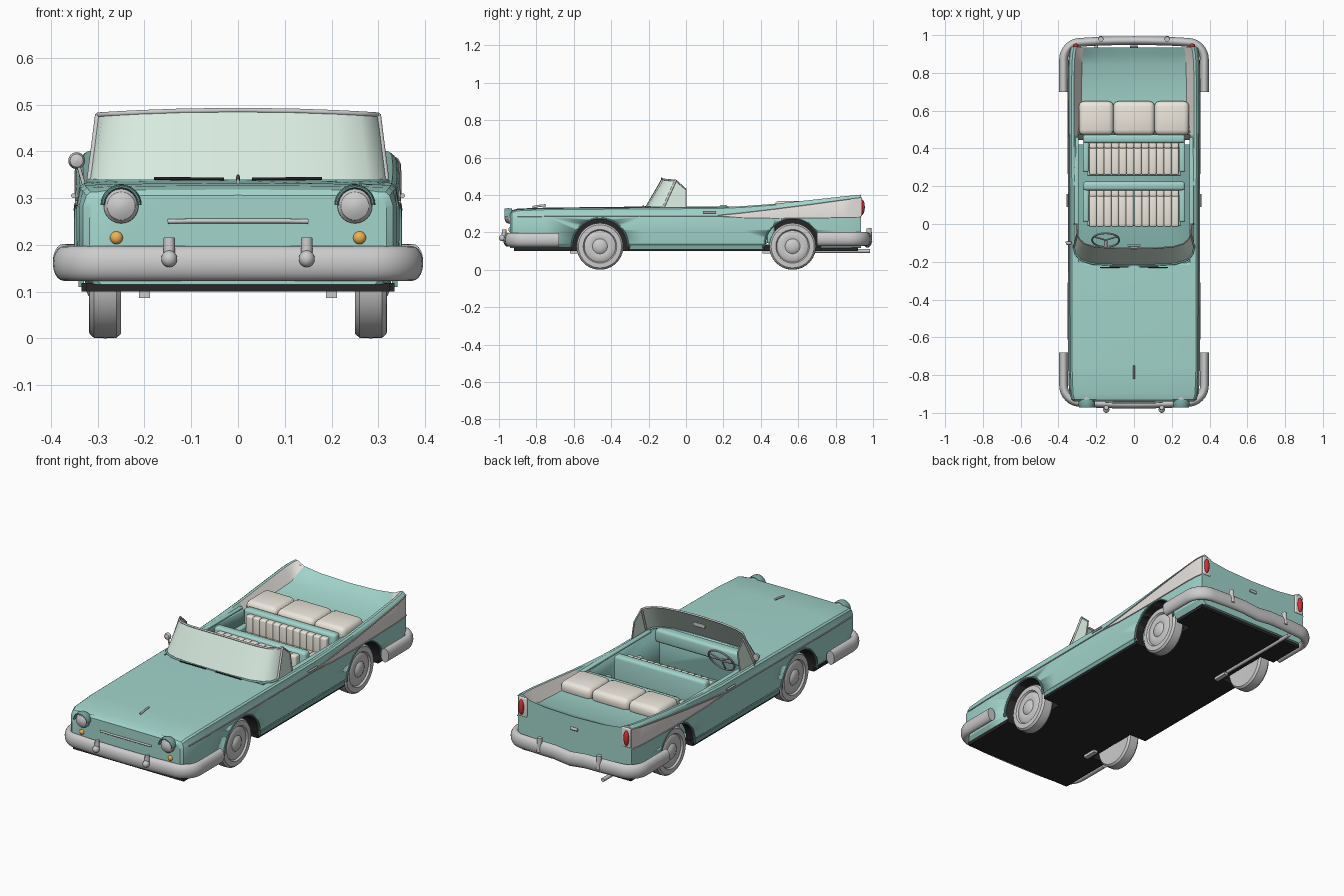
import bpy, bmesh
from math import sin, cos, pi, radians
from mathutils import Vector, Matrix

if "Cube" in bpy.data.objects:
    bpy.data.objects.remove(bpy.data.objects["Cube"])


def mat(name, *rgb):
    m = bpy.data.materials.new(name)
    m.diffuse_color = (*rgb, 1)
    m.use_nodes = True
    m.node_tree.nodes["Principled BSDF"].inputs["Base Color"].default_value = m.diffuse_color
    return m


TEAL = mat("teal", .36, .66, .60)
DTEAL = mat("dark_teal", .20, .40, .37)
CREAM = mat("cream", .84, .80, .72)
WHITE = mat("off_white", .80, .76, .73)
BLACK = mat("black", .02, .02, .02)
RED = mat("red", .6, .03, .04)
AMBER = mat("amber", .85, .45, .08)
GLASS = mat("glass", .68, .82, .74)
SIDES = (-1, 1)


def finish(name, bm, m=None, angle=35):
    bmesh.ops.recalc_face_normals(bm, faces=bm.faces[:])
    me = bpy.data.meshes.new(name)
    bm.to_mesh(me)
    bm.free()
    o = bpy.data.objects.new(name, me)
    bpy.context.collection.objects.link(o)
    if m:
        me.materials.append(m)
    bpy.ops.object.select_all(action='DESELECT')
    o.select_set(True)
    bpy.context.view_layer.objects.active = o
    bpy.ops.object.shade_smooth_by_angle(angle=radians(angle))
    return o


def box(name, lo, hi, m=None, bev=0):
    bm = bmesh.new()
    lo, hi = Vector(lo), Vector(hi)
    bmesh.ops.create_cube(bm, size=1, matrix=Matrix.Translation((lo + hi) / 2) @ Matrix.Diagonal((*(hi - lo), 1)))
    if bev:
        bmesh.ops.bevel(bm, geom=bm.edges[:], offset=bev, segments=3, profile=.5, affect='EDGES')
    return finish(name, bm, m)


def ball(name, c, s, m=None):
    bm = bmesh.new()
    bmesh.ops.create_uvsphere(bm, u_segments=24, v_segments=12, radius=1,
                              matrix=Matrix.Translation(c) @ Matrix.Diagonal((*s, 1)))
    return finish(name, bm, m)


def skin(bm, rings, closed=False):
    # Bridge rings of vertices into a tube
    n, k = len(rings), len(rings[0])
    for i in range(n if closed else n - 1):
        a, b = rings[i], rings[(i + 1) % n]
        for j in range(k):
            bm.faces.new((a[j], a[(j + 1) % k], b[(j + 1) % k], b[j]))
    if not closed:
        bm.faces.new(rings[0])
        bm.faces.new(rings[-1])


def sweep(name, pts, rx, rz, m=None, up=(0, 0, 1), closed=False, n=12):
    # Elliptical section carried along a path
    bm, pts, rings = bmesh.new(), [Vector(p) for p in pts], []
    for i, p in enumerate(pts):
        a = pts[i - 1] if i or closed else p
        b = pts[(i + 1) % len(pts)] if i < len(pts) - 1 or closed else p
        t = (b - a).normalized()
        side = t.cross(Vector(up)).normalized()
        top = side.cross(t)
        rings.append([bm.verts.new(p + side * rx * cos(2 * pi * j / n) + top * rz * sin(2 * pi * j / n))
                      for j in range(n)])
    skin(bm, rings, closed)
    return finish(name, bm, m)


def lathe(name, prof, c, axis, m=None, n=40):
    # Profile of (radius, offset) turned about an axis
    bm = bmesh.new()
    q = Vector((0, 0, 1)).rotation_difference(Vector(axis)).to_matrix()
    rings = [[bm.verts.new(Vector(c) + q @ Vector((r * cos(2 * pi * j / n), r * sin(2 * pi * j / n), h)))
              for j in range(n)] for r, h in prof]
    skin(bm, rings)
    return finish(name, bm, m)


# Body: lofted half sections (y, half width, fin top, white low, white high, deck edge, deck centre)
stations = [(-.94, .318, .300, .280, .285, .305, .306), (-.93, .332, .313, .283, .288, .316, .318),
            (-.90, .340, .322, .285, .290, .324, .327), (-.75, .345, .328, .286, .291, .329, .332),
            (-.22, .346, .332, .287, .292, .334, .338), (.17, .346, .334, .288, .292, .330, .330),
            (.30, .347, .340, .278, .305, .325, .325), (.47, .348, .352, .275, .325, .315, .312),
            (.65, .348, .371, .276, .348, .318, .315), (.84, .346, .392, .279, .374, .330, .322),
            (.90, .342, .398, .280, .382, .358, .348), (.935, .335, .401, .281, .386, .380, .362)]
bm, rings = bmesh.new(), []
for y, w, zs, zl, zh, zd, zc in stations:
    inner = .07 if y > .5 else .05
    half = [(w - .025, .115), (w - .006, .14), (w, .21), (w, zl), (w - .002, zh), (w - .008, zs - .007),
            (w - .017, zs), (w - .03, zs), (w - inner, zd), (w * .5, zc + (zd - zc) * .3)]
    loop = half + [(0, zc)] + [(-x, z) for x, z in half[::-1]] + [(0, .115)]
    rings.append([bm.verts.new((x, y, z)) for x, z in loop])
skin(bm, rings)
for f in bm.faces:
    c = f.calc_center_median()
    if len(f.verts) == 4:
        ids = sorted({round(v.co.y, 3) for v in f.verts})
        seg = {next(k for k, r in enumerate(rings[i]) if r is v)
               for v in f.verts for i in range(len(rings)) if v in rings[i]}
        if (ids[0] >= .16 and seg in ({3, 4}, {16, 17})) or (ids[0] >= .46 and seg in ({7, 8}, {12, 13})):
            f.material_index = 1
body = finish("body", bm, TEAL, 30)
body.data.materials.append(WHITE)

# Cut the cabin and the wheel wells
cutters = [box("cabin_cutter", (-.295, -.2, .135), (.295, .475, .6), DTEAL)]
for y in (-.46, .57):
    for s in SIDES:
        cutters.append(lathe("well_cutter", [(.15, .235), (.15, .5)], (0, y, .125), (s, 0, 0), BLACK, 48))
for c in cutters:
    md = body.modifiers.new("cut", 'BOOLEAN')
    md.operation, md.solver, md.object = 'DIFFERENCE', 'EXACT', c
    md.material_mode = 'TRANSFER'
    bpy.context.view_layer.objects.active = body
    bpy.ops.object.modifier_apply(modifier=md.name)
    bpy.data.objects.remove(c)

# Underbody and exhaust
box("underbody", (-.325, -.92, .1), (.325, -.61, .118), BLACK)
box("underbody_middle", (-.335, -.31, .1), (.335, .42, .118), BLACK)
box("underbody_rear", (-.32, .72, .1), (.32, .92, .118), BLACK)
box("underbody_spine", (-.235, -.9, .1), (.235, .9, .117), BLACK)
sweep("exhaust", [(-.2, .5, .1), (-.2, .985, .1)], .01, .01)

# Wheels with hubcaps, arch lips and axle plates
tyre = [(.01, -.03), (.1, -.034), (.115, -.034), (.124, -.024), (.125, 0), (.124, .024), (.115, .034), (.09, .035),
        (.084, .026), (.076, .03), (.055, .035), (.04, .031), (.034, .036), (.02, .042), (.004, .043)]
for y in (-.46, .57):
    for s in SIDES:
        lathe("wheel", tyre, (s * .284, y, .125), (s, 0, 0))
        arc = [(s * .345, y + .15 * cos(a), .125 + .15 * sin(a)) for a in [pi * i / 24 for i in range(25)]]
        sweep("arch_lip", arc, .005, .006, DTEAL, up=(1, 0, 0), n=8)
        box("spring_plate", (s * .2 - .012, y - .16, .086), (s * .2 + .012, y - .08, .1))


# Wraparound bumpers with guards
def bumper(name, sy, yface, yend, z, dip):
    half, r = [(.373, yend)], .09
    for i in range(9):
        a = pi / 2 * i / 8
        half.append((.373 - r + r * cos(a), yface - r + r * sin(a)))
    half += [(.18, yface + .006), (.09, yface + .008)]
    path = [(x, sy * y, z) for x, y in half] + [(0, sy * (yface + .009), z - dip)]
    path += [(-x, y, zz) for x, y, zz in path[-2::-1]]
    sweep(name, path, .023, .037, n=20)


bumper("front_bumper", -1, .945, .68, .16, 0)
bumper("rear_bumper", 1, .962, .70, .165, .01)
for s in SIDES:
    ball("front_guard", (s * .147, -.982, .17), (.017, .018, .018))
    sweep("front_guard_post", [(s * .147, -.975, .16), (s * .147, -.972, .215)], .012, .012, up=(0, 1, 0))
    sweep("rear_guard", [(s * .175, .982, .15), (s * .175, .978, .222)], .013, .014, up=(0, 1, 0))

# Nose: headlights, indicators, grille bar
for s in SIDES:
    lathe("headlight", [(.038, -.04), (.037, .012), (.033, .016), (.03, .022), (.016, .029), (.002, .031)],
          (s * .25, -.94, .283), (0, -1, 0), n=32)
    hood = [(s * .25 + .039 * cos(a), -.95, .285 + .039 * sin(a)) for a in [pi * i / 16 for i in range(17)]]
    sweep("headlight_hood", hood, .005, .022, DTEAL, up=(0, 1, 0), n=10)
    ball("indicator", (s * .26, -.938, .215), (.014, .012, .014), AMBER)
    box("tail_panel", (s * .305 - .026, .925, .285), (s * .305 + .026, .941, .388), WHITE, .006)
    ball("tail_light", (s * .309, .942, .335), (.015, .014, .04), RED)
sweep("grille_bar", [(-.15, -.942, .25), (-.1, -.945, .251), (.1, -.945, .251), (.15, -.942, .25)], .005, .005)
sweep("hood_ornament", [(0, -.82, .335), (0, -.78, .342), (0, -.75, .345)], .004, .006)
sweep("boot_handle", [(-.02, .94, .3), (.02, .94, .3)], .006, .008)

# Side trim, sills and door handles
for s in SIDES:
    sweep("lower_trim", [(s * (w + .001), y, zl) for y, w, zs, zl, *_ in stations[2:]], .003, .003, n=6)
    sweep("fin_trim", [(s * (st[1] - .001), st[0], st[4]) for st in stations[5:]], .003, .003, n=6)
    box("sill", (s * .335 - .006, -.3, .11), (s * .335 + .006, .41, .132), DTEAL)
    sweep("door_handle", [(s * .352, .09, .305), (s * .352, .16, .305)], .005, .005)
    box("door_rail", (s * .305 - .012, -.13, .325), (s * .305 + .012, .46, .338), TEAL, .005)

# Windscreen: glass between base and top curves, plus side vents
base = [(0, -.218), (.12, -.216), (.22, -.21), (.28, -.19), (.308, -.16), (.318, -.12)]
top = [(0, -.13), (.12, -.128), (.21, -.12), (.26, -.105), (.29, -.08), (.3, -.055)]
base = [(-x, y, .335) for x, y in base[:0:-1]] + [(x, y, .335) for x, y in base]
top = [(-x, y, .488 - .11 * x * x) for x, y in top[:0:-1]] + [(x, y, .488 - .11 * x * x) for x, y in top]
bm = bmesh.new()
vb, vt = [bm.verts.new(p) for p in base], [bm.verts.new(p) for p in top]
for i in range(len(vb) - 1):
    bm.faces.new((vb[i], vb[i + 1], vt[i + 1], vt[i]))
finish("windscreen", bm, GLASS)
sweep("windscreen_top_frame", top, .004, .005)
sweep("windscreen_base_frame", base, .006, .006, DTEAL)
for s in SIDES:
    edge = [(s * .318, -.12, .335), (s * .3, -.055, .478), (s * .304, .0, .43), (s * .318, 0, .335)]
    bm = bmesh.new()
    bm.faces.new([bm.verts.new(p) for p in edge])
    finish("vent_glass", bm, GLASS)
    sweep("windscreen_pillar", edge[:2], .006, .006)
    sweep("vent_frame", edge[1:], .004, .004, up=(1, 0, 0))
    sweep("wiper", [(s * .03, -.228, .341), (s * .18, -.23, .342)], .003, .003, BLACK)

# Dashboard, steering wheel and mirrors
box("dashboard", (-.295, -.215, .265), (.295, -.155, .336), TEAL, .015)
c, u = Vector((-.15, -.085, .315)), Vector((0, .5, .87))
ring = [c + Vector((.072 * cos(a), 0, 0)) + u * .072 * sin(a) for a in [2 * pi * i / 32 for i in range(32)]]
sweep("steering_wheel", ring, .005, .005, up=(0, .87, -.5), closed=True, n=8)
sweep("steering_column", [c, c - Vector((0, .10, -.0)) - Vector((0, 0, .05))], .009, .009)
for a in (radians(-90), radians(30), radians(150)):
    sweep("steering_spoke", [c, c + Vector((.07 * cos(a), 0, 0)) + u * .07 * sin(a)], .004, .004, up=(0, .87, -.5), n=8)
lathe("side_mirror", [(.003, -.012), (.014, -.008), (.018, .003), (.017, .008), (.003, .009)],
      (-.345, -.1, .38), (0, 1, 0), n=24)
sweep("side_mirror_stalk", [(-.33, -.1, .33), (-.343, -.1, .375)], .004, .004, up=(0, 1, 0))
box("rear_view_mirror", (-.035, -.118, .44), (.035, -.108, .46), None, .003)


# Seats: ribbed cream cushions in teal shells
def ribs(name, x0, x1, y0, y1, z0, z1, n):
    w = (x1 - x0) / n
    for i in range(n):
        box(name, (x0 + i * w, y0, z0), (x0 + (i + 1) * w, y1, z1), CREAM, w * .22)


for s in SIDES:
    x0, x1 = sorted((s * .003, s * .237))
    ribs("front_seat_cushion", x0, x1, -.015, .165, .17, .235, 6)
    ribs("front_seat_back", x0, x1, .145, .185, .2, .335, 6)
ribs("rear_seat_cushion", -.237, .237, .26, .42, .17, .245, 12)
ribs("rear_seat_back", -.237, .237, .40, .435, .2, .33, 12)
for name, y0, y1, y2 in (("front", -.01, .178, .225), ("rear", .255, .428, .475)):
    box(name + "_seat_shell", (-.27, y1, .14), (.27, y2, .347), TEAL, .015)
    box(name + "_seat_base", (-.25, y0, .135), (.25, y1, .18), TEAL, .008)
    for s in SIDES:
        box(name + "_seat_side", (s * .255 - .016, y0 + .02, .14), (s * .255 + .016, y1 + .01, .27), TEAL, .01)

# Folded soft top
for x0, x1 in ((-.292, -.108), (-.11, .11), (.108, .292)):
    box("folded_top", (x0, .47, .295), (x1, .65, .368), CREAM, .028)
